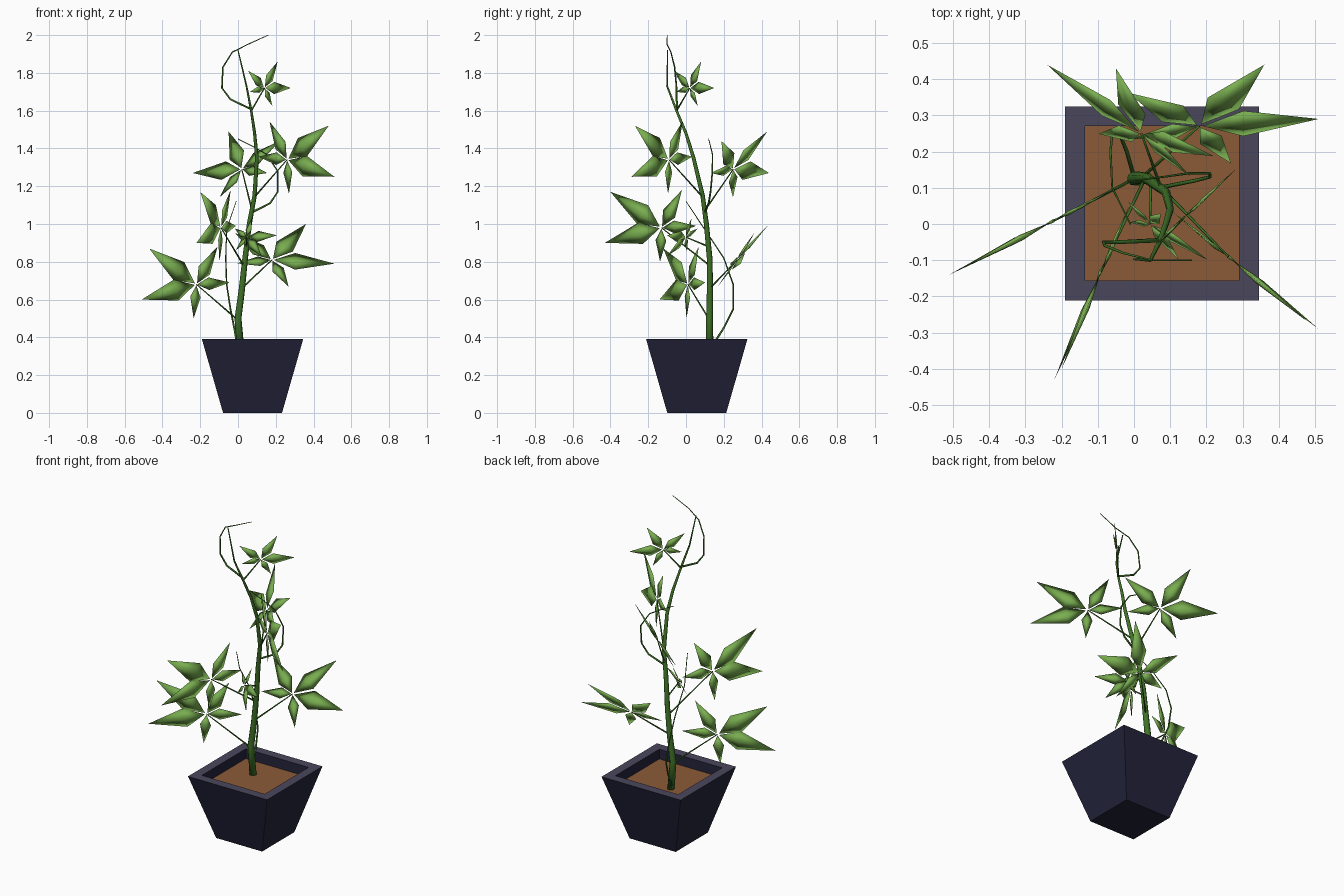
import bpy, bmesh
from mathutils import Vector, Matrix

if "Cube" in bpy.data.objects:
    bpy.data.objects.remove(bpy.data.objects["Cube"])


def material(name, rgb):
    m = bpy.data.materials.new(name)
    m.diffuse_color = (*rgb, 1)
    m.use_nodes = True
    m.node_tree.nodes["Principled BSDF"].inputs["Base Color"].default_value = m.diffuse_color
    return m


LEAF = material("leaf green", (0.19, 0.42, 0.08))
STEM = material("stem green", (0.05, 0.17, 0.02))
POT = material("navy pot", (0.017, 0.017, 0.045))
RIM = material("grey violet rim", (0.068, 0.061, 0.107))
SOIL = material("brown soil", (0.26, 0.105, 0.04))


def finish(name, bm, mats, smooth=False):
    bmesh.ops.recalc_face_normals(bm, faces=bm.faces)
    me = bpy.data.meshes.new(name)
    bm.to_mesh(me)
    bm.free()
    for m in mats:
        me.materials.append(m)
    me.polygons.foreach_set("use_smooth", [smooth] * len(me.polygons))
    ob = bpy.data.objects.new(name, me)
    bpy.context.collection.objects.link(ob)
    return ob


# Square tapered pot with a lighter rim and recessed soil
CX, CY = 0.077, 0.057
bm = bmesh.new()
rings = []
for h, z in ((0.156, 0), (0.268, 0.39), (0.213, 0.39), (0.213, 0.33)):
    rings.append([bm.verts.new((CX + sx * h, CY + sy * h, z))
                  for sx, sy in ((-1, -1), (1, -1), (1, 1), (-1, 1))])
bm.faces.new(rings[0])
for k in range(3):
    for i in range(4):
        j = (i + 1) % 4
        f = bm.faces.new((rings[k][i], rings[k][j], rings[k + 1][j], rings[k + 1][i]))
        f.material_index = 1 if k == 1 else 0
soil = bm.faces.new(rings[3])
soil.material_index = 2
finish("pot", bm, [POT, RIM, SOIL])


# Tapered tube through points
def tube(name, pts, r0, r1, sides=6):
    pts = [Vector(p) for p in pts]
    bm = bmesh.new()
    n = len(pts)
    rings = []
    side = Vector((1, 0.3, 0))
    for k, p in enumerate(pts):
        d = (pts[min(k + 1, n - 1)] - pts[max(k - 1, 0)]).normalized()
        a = (side - d * side.dot(d)).normalized()
        side = a
        r = r0 + (r1 - r0) * k / (n - 1)
        rings.append([bm.verts.new(p + Matrix.Rotation(6.28319 * i / sides, 3, d) @ a * r)
                      for i in range(sides)])
    for s, e in zip(rings, rings[1:]):
        for i in range(sides):
            j = (i + 1) % sides
            bm.faces.new((s[i], s[j], e[j], e[i]))
    bm.faces.new(rings[0])
    bm.faces.new(rings[-1])
    return finish(name, bm, [STEM], True)


# Main stem
tube("stem", [(0.015, 0.125, 0.32), (0.0, 0.125, 0.5), (0.02, 0.127, 0.65), (0.038, 0.125, 0.82),
              (0.06, 0.108, 1.0), (0.088, 0.088, 1.15), (0.1, 0.04, 1.35), (0.088, 0.0, 1.48),
              (0.07, -0.05, 1.6), (0.045, -0.1, 1.73), (0.0, -0.097, 1.92)], 0.021, 0.003, 8)

# Curling tendrils
tube("top_tendril", [(0.065, -0.045, 1.61), (-0.04, -0.05, 1.66), (-0.085, -0.05, 1.72),
                     (-0.08, -0.06, 1.83), (-0.03, -0.08, 1.91), (0.05, -0.1, 1.95),
                     (0.16, -0.1, 2.0)], 0.006, 0.002)
tube("middle_tendril", [(0.07, 0.1, 1.06), (0.17, 0.12, 1.11), (0.21, 0.13, 1.17),
                        (0.21, 0.14, 1.28), (0.15, 0.14, 1.37), (0.08, 0.13, 1.41),
                        (0.0, 0.12, 1.45)], 0.006, 0.002)
tube("low_tendril", [(0.0, 0.13, 0.34), (-0.02, 0.2, 0.45), (-0.04, 0.25, 0.55),
                     (-0.06, 0.25, 0.68), (-0.065, 0.2, 0.82), (-0.06, 0.1, 0.97),
                     (-0.01, 0.0, 1.12)], 0.006, 0.002)

# Five lobe tips in the leaf's own plane
TIPS = [(0.33, -0.08), (0.28, 0.19), (-0.13, 0.2), (-0.2, 0.01), (0.02, -0.18)]


# Star leaf, placed by its centre and its two longest lobe tips, with a stalk from the stem
def leaf(name, root, centre, tip1, tip2):
    c, t1, t2 = Vector(centre), Vector(tip1), Vector(tip2)
    det = 0.33 * 0.19 + 0.08 * 0.28
    u = (t1 * 0.19 + t2 * 0.08) / det
    v = (t2 * 0.33 - t1 * 0.28) / det
    n = u.cross(v).normalized()
    bm = bmesh.new()
    for a, b in TIPS:
        t = u * a + v * b
        w = n.cross(t) * 0.17
        lift = n * t.length * 0.025
        mid = c + t * 0.37
        base, tip = bm.verts.new(c + t * 0.03), bm.verts.new(c + t)
        ring = [bm.verts.new(mid + o) for o in (w, lift, -w, -lift)]
        for i in range(4):
            j = (i + 1) % 4
            bm.faces.new((base, ring[i], ring[j]))
            bm.faces.new((tip, ring[j], ring[i]))
    finish(name, bm, [LEAF], True)
    tube(name + "_stalk", [root, centre], 0.005, 0.003, 5)


leaf("leaf_low_left", (0, 0.125, 0.49), (-0.22, 0.01, 0.68), (-0.29, -0.15, -0.08), (-0.25, -0.13, 0.19))
leaf("leaf_low_right", (0.02, 0.127, 0.66), (0.18, 0.27, 0.81), (0.33, 0.02, -0.02), (0.18, 0.17, 0.19))
leaf("leaf_front", (0.03, 0.125, 0.78), (-0.09, -0.13, 0.98), (-0.13, -0.3, -0.08), (-0.11, -0.27, 0.19))
leaf("leaf_small_middle", (0.045, 0.12, 0.88), (0.045, 0.0, 0.93), (0.08, -0.1, -0.1), (0.16, -0.1, 0.01))
leaf("leaf_back", (0.075, 0.098, 1.07), (0.02, 0.25, 1.29), (-0.26, 0.19, -0.02), (-0.07, 0.18, 0.2))
leaf("leaf_high_right", (0.085, 0.09, 1.14), (0.26, -0.09, 1.34), (0.25, -0.2, -0.09), (0.22, -0.18, 0.18))
leaf("leaf_top", (0.07, -0.05, 1.6), (0.14, 0.02, 1.72), (0.14, 0.13, 0.0), (0.07, 0.06, 0.14))
